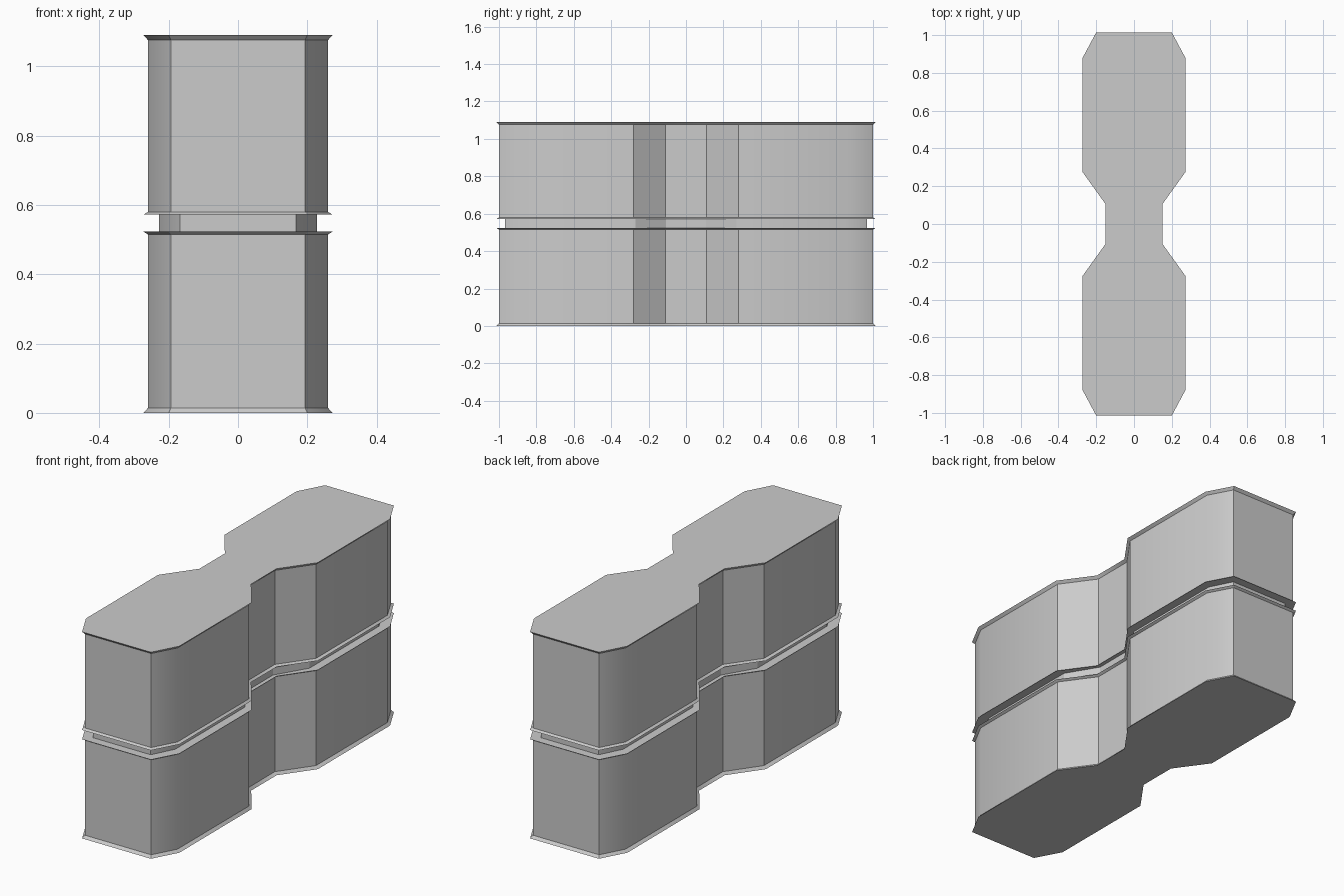
import bpy, bmesh, math
from mathutils import Vector

if "Cube" in bpy.data.objects:
    bpy.data.objects.remove(bpy.data.objects["Cube"])


def outline(quarter):
    """Mirror a quarter profile (end -> waist) into a closed loop."""
    q = [Vector(p) for p in quarter]
    right = q + [Vector((p.x, -p.y)) for p in reversed(q)]
    return right + [Vector((-p.x, p.y)) for p in reversed(right)]


def inset(loop, d):
    """Offset a clockwise loop inward by d with mitred corners."""
    out, n = [], len(loop)
    for i, p in enumerate(loop):
        a = (p - loop[i - 1]).normalized()
        b = (loop[(i + 1) % n] - p).normalized()
        na, nb = Vector((a.y, -a.x)), Vector((b.y, -b.x))
        out.append(p + (na + nb) * d / (1 + na.dot(nb)))
    return out


def loft(name, layers):
    """Skin a stack of (loop, z) layers and cap both ends."""
    bm = bmesh.new()
    rings = [[bm.verts.new((p.x, p.y, z)) for p in loop] for loop, z in layers]
    n = len(rings[0])
    for lo, hi in zip(rings, rings[1:]):
        for i in range(n):
            j = (i + 1) % n
            bm.faces.new((lo[i], lo[j], hi[j], hi[i]))
    bm.faces.new(rings[0])
    bm.faces.new(rings[-1])
    bmesh.ops.recalc_face_normals(bm, faces=bm.faces)
    mesh = bpy.data.meshes.new(name)
    bm.to_mesh(mesh)
    bm.free()
    ob = bpy.data.objects.new(name, mesh)
    bpy.context.collection.objects.link(ob)
    bpy.context.view_layer.objects.active = ob
    ob.select_set(True)
    bpy.ops.object.shade_smooth_by_angle(angle=math.radians(30))
    ob.select_set(False)
    return ob


outer = outline([(0.193, 1.0), (0.26, 0.875), (0.26, 0.28), (0.138, 0.11)])
core = outline([(0.168, 0.968), (0.228, 0.85), (0.228, 0.27), (0.130, 0.107)])


def signed_inset(d):
    # direction is fixed by the loop being clockwise (end -> right side -> front)
    return inset(outer, -d)


# two bevelled waisted blocks
LIP, EDGE = 0.013, 0.008
lip = signed_inset(LIP)
loft("lower_block", [(lip, 0), (outer, 0.014), (outer, 0.515), (lip, 0.515 + EDGE)])
loft("upper_block", [(lip, 0.58 - EDGE), (outer, 0.58), (outer, 1.076), (lip, 1.09)])

# recessed core seen in the groove between them
loft("groove_core", [(core, 0.519), (core, 0.576)])
